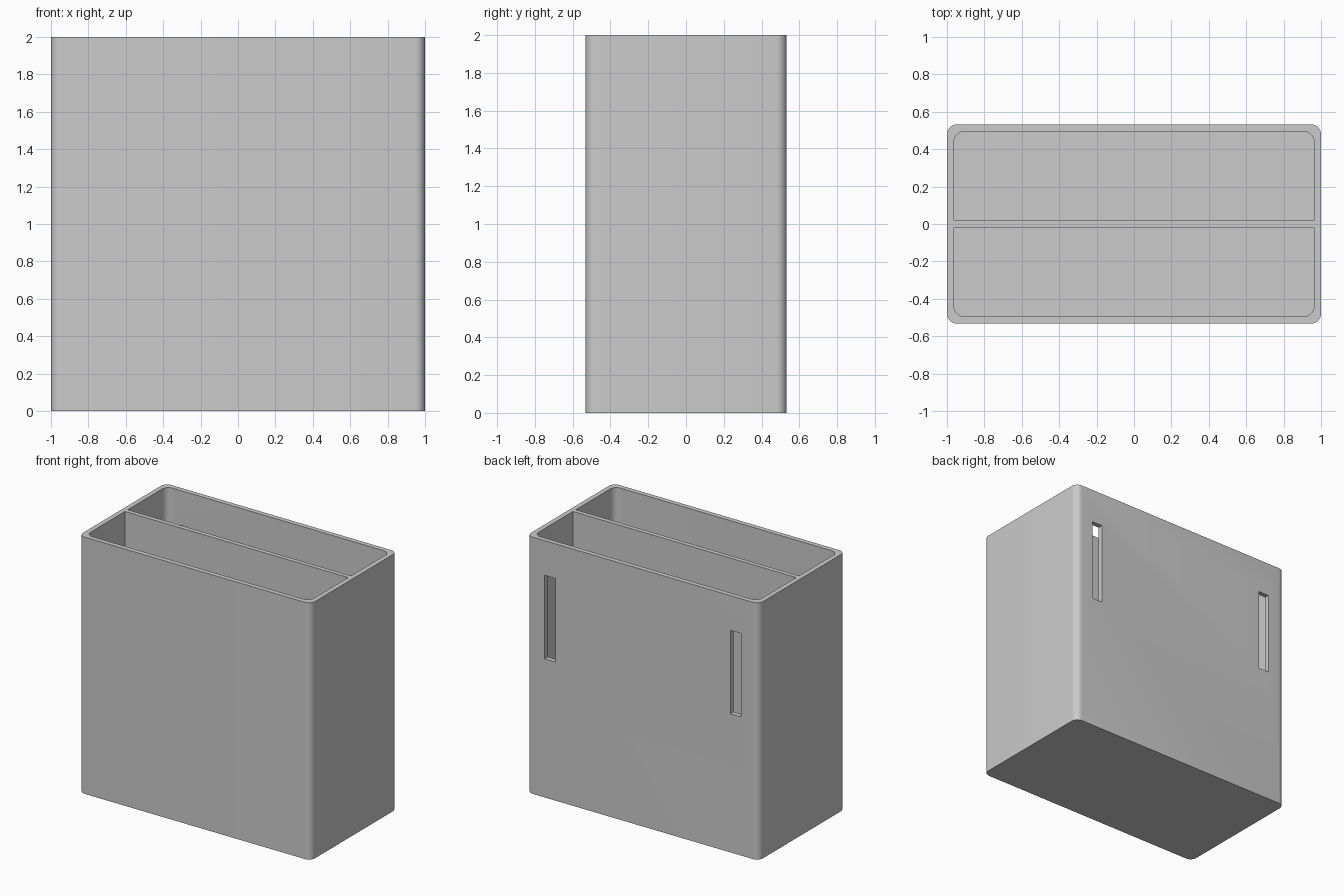
import bpy, bmesh
from math import cos, sin, pi

HALF_X, HALF_Y, HEIGHT = 1.0, 0.532, 2.0
WALL, DIVIDER, RADIUS, STEPS = 0.038, 0.035, 0.053, 8

if "Cube" in bpy.data.objects:
    bpy.data.objects.remove(bpy.data.objects["Cube"], do_unlink=True)

grey = bpy.data.materials.new("plain grey")
grey.use_nodes = True
grey.diffuse_color = (0.6, 0.6, 0.6, 1)
bsdf = next(n for n in grey.node_tree.nodes if n.type == "BSDF_PRINCIPLED")
bsdf.inputs["Base Color"].default_value = grey.diffuse_color


def prism(name, x0, x1, y0, y1, z0, z1, front_radius=0, back_radius=0):
    """Upright block whose front and back vertical corners can be rounded."""
    corners = [(x1, y1, -1, -1, back_radius), (x0, y1, 1, -1, back_radius),
               (x0, y0, 1, 1, front_radius), (x1, y0, -1, 1, front_radius)]
    bm = bmesh.new()
    outline = []
    for i, (x, y, sx, sy, r) in enumerate(corners):
        count = STEPS if r else 0
        for k in range(count + 1):
            a = pi / 2 * (i + k / max(count, 1))
            dx, dy = (r * cos(a), r * sin(a)) if r else (0, 0)
            outline.append(bm.verts.new((x + sx * r + dx, y + sy * r + dy, z0)))
    base = bm.faces.new(outline)
    top = bmesh.ops.extrude_face_region(bm, geom=[base], use_keep_orig=True)["geom"]
    bmesh.ops.translate(bm, vec=(0, 0, z1 - z0),
                        verts=[v for v in top if isinstance(v, bmesh.types.BMVert)])
    bmesh.ops.recalc_face_normals(bm, faces=bm.faces)
    mesh = bpy.data.meshes.new(name)
    bm.to_mesh(mesh)
    bm.free()
    mesh.materials.append(grey)
    obj = bpy.data.objects.new(name, mesh)
    bpy.context.collection.objects.link(obj)
    return obj


# Outer box
box = prism("divided_box", -HALF_X, HALF_X, -HALF_Y, HALF_Y, 0, HEIGHT, RADIUS, RADIUS)

# Two open compartments, leaving a thin divider between them
ix, iy, d = HALF_X - WALL, HALF_Y - WALL, DIVIDER / 2
cutters = [
    prism("front_compartment", -ix, ix, -iy, -d, WALL, HEIGHT + 0.1, front_radius=RADIUS),
    prism("back_compartment", -ix, ix, d, iy, WALL, HEIGHT + 0.1, back_radius=RADIUS),
]

# Two upright hanging slots through the back wall
for side, label in ((1, "left"), (-1, "right")):
    cx = side * 0.8
    cutters.append(prism(label + "_slot", cx - 0.046, cx + 0.046,
                         HALF_Y - WALL - 0.05, HALF_Y + 0.05, 1.08, 1.73))

# Cut everything out of the box
bpy.context.view_layer.objects.active = box
box.select_set(True)
for cutter in cutters:
    cutter.hide_render = True
    mod = box.modifiers.new(cutter.name, "BOOLEAN")
    mod.operation, mod.solver, mod.object = "DIFFERENCE", "EXACT", cutter
    bpy.ops.object.modifier_apply(modifier=mod.name)
    bpy.data.objects.remove(cutter, do_unlink=True)

bpy.ops.object.shade_smooth_by_angle(angle=pi / 6)
